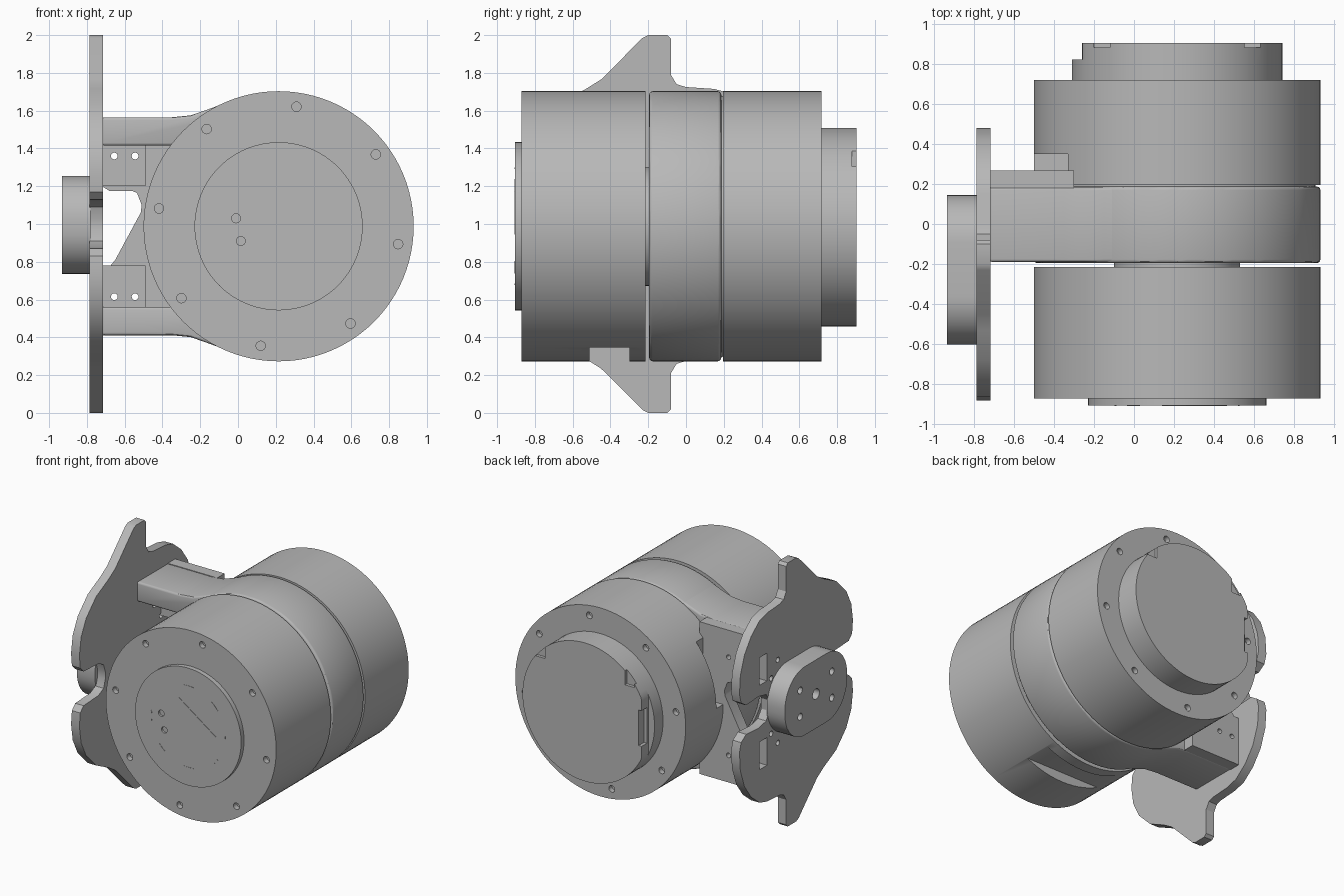
import bpy, bmesh, math
from math import cos, sin, pi, radians

cube = bpy.data.objects.get("Cube")
if cube:
    bpy.data.objects.remove(cube)

grey = bpy.data.materials.new("machined grey")
grey.use_nodes = True
GREY = (0.48, 0.48, 0.48, 1)
grey.diffuse_color = GREY
grey.node_tree.nodes["Principled BSDF"].inputs["Base Color"].default_value = GREY

CX, CZ, R = 0.215, 0.988, 0.715


def circle(u, v, r, n=96):
    return [(u + r * cos(2 * pi * i / n), v + r * sin(2 * pi * i / n)) for i in range(n)]


def rect(u0, u1, v0, v1):
    return [(u0, v0), (u1, v0), (u1, v1), (u0, v1)]


def add_prism(bm, pts, axis, a, b):
    """Extrude a 2D outline along x (outline in y,z) or y (outline in x,z)."""
    def place(p, d):
        return (d, p[0], p[1]) if axis == "x" else (p[0], d, p[1])
    lo = [bm.verts.new(place(p, a)) for p in pts]
    hi = [bm.verts.new(place(p, b)) for p in pts]
    bm.faces.new(lo)
    bm.faces.new(hi[::-1])
    for i in range(len(pts)):
        j = (i + 1) % len(pts)
        bm.faces.new((lo[i], hi[i], hi[j], lo[j]))


def make(name, prisms):
    bm = bmesh.new()
    for p in prisms:
        add_prism(bm, *p)
    bmesh.ops.recalc_face_normals(bm, faces=bm.faces)
    mesh = bpy.data.meshes.new(name)
    bm.to_mesh(mesh)
    bm.free()
    obj = bpy.data.objects.new(name, mesh)
    bpy.context.collection.objects.link(obj)
    return obj


def part(name, prisms, cuts=(), bevel=0):
    """Make a part, cut its holes, round its edges and shade it."""
    obj = make(name, prisms)
    cutter = None
    if cuts:
        cutter = make(name + " cutter", cuts)
        cutter.hide_render = True
        mod = obj.modifiers.new("cut", "BOOLEAN")
        mod.operation, mod.solver, mod.object = "DIFFERENCE", "EXACT", cutter
    if bevel:
        mod = obj.modifiers.new("round", "BEVEL")
        mod.width, mod.segments, mod.limit_method = bevel, 3, "ANGLE"
        mod.angle_limit = radians(40)
    bpy.context.view_layer.update()
    graph = bpy.context.evaluated_depsgraph_get()
    mesh = bpy.data.meshes.new_from_object(obj.evaluated_get(graph))
    obj.modifiers.clear()
    obj.data = mesh
    if cutter:
        bpy.data.objects.remove(cutter)
    mesh.materials.clear()
    mesh.materials.append(grey)
    for f in mesh.polygons:
        f.use_smooth = True
    mesh.set_sharp_from_angle(angle=radians(30))
    return obj


def bolt_holes(a, b):
    ring = [radians(81.5 + 45 * i) for i in range(8)]
    return [(circle(CX + 0.64 * cos(t), CZ + 0.64 * sin(t), 0.025, 16), "y", a, b) for t in ring]


def flip(pts, mid):
    return [(u, 2 * mid - v) for u, v in pts[::-1]]


# Front drum with bolt holes and a flat pocket underneath
part("front_drum", [(circle(CX, CZ, R), "y", -0.87, -0.215)],
     bolt_holes(-0.9, -0.83) + [(rect(-0.3, 0.75, 0.1, 0.345), "y", -0.51, -0.3)])
part("front_cap", [(circle(CX, CZ, 0.445), "y", -0.905, -0.85)],
     [(circle(u, v, 0.024, 16), "y", -0.92, -0.89) for u, v in ((-0.01, 1.03), (0.015, 0.91))])

# Fine markings on the front cap
part("cap_pointer", [([(0.14, 1.19), (0.46, 0.965), (0.44, 0.96)], "y", -0.908, -0.9)])
arcs = []
for k in range(8):
    span = [radians(45 * k + 4 * i - 8) for i in range(5)]
    arcs.append(([(CX + r * cos(t), CZ + r * sin(t)) for r, row in
                  ((0.312, span), (0.306, span[::-1])) for t in row], "y", -0.907, -0.9))
part("cap_arc_marks", arcs)

# Necks joining the drums to the ring
part("drum_necks", [(circle(CX, CZ, 0.315), "y", -0.23, -0.18),
                    (circle(CX, CZ, 0.69), "y", 0.17, 0.22)])

# Centre ring and its two arms
part("centre_ring", [(circle(CX, CZ, R), "y", -0.195, 0.187)], bevel=0.018)
arm = [(-0.72, 1.565), (-0.35, 1.565), (-0.25, 1.575), (-0.15, 1.61), (0, 1.665),
       (0.1, 1.6), (-0.1, 1.415), (-0.72, 1.415)]
part("upper_arm", [(arm, "y", -0.19, 0.183)], bevel=0.015)
part("lower_arm", [(flip(arm, CZ), "y", -0.19, 0.183)], bevel=0.015)

# Rear drum with bolt holes and a side pocket
part("rear_drum", [(circle(CX, CZ, R), "y", 0.195, 0.718)],
     bolt_holes(0.68, 0.75) + [(rect(-0.7, -0.33, 0.99, 1.8), "y", 0.19, 0.35)])

# Stepped rear cap: round base, flat-sided end
part("rear_cap", [(circle(CX, 0.983, 0.525), "y", 0.7, 0.82)])
part("rear_cap_end", [([(max(u, -0.26), v) for u, v in circle(CX, 0.983, 0.525)], "y", 0.81, 0.903)],
     [(rect(0.55, 0.63, 1.3, 1.5), "y", 0.88, 0.95), (rect(-0.2, -0.12, 1.28, 1.4), "y", 0.88, 0.95),
      (rect(-0.3, -0.235, 0.85, 1.12), "y", 0.84, 0.95)])

# Bracket web between plate and ring
web = [(-0.72, 1.565), (-0.3, 1.565), (-0.3, 0.41), (-0.72, 0.41), (-0.72, 0.78), (-0.675, 0.78),
       (-0.65, 0.81), (-0.515, 1.06), (-0.51, 1.1), (-0.535, 1.165), (-0.56, 1.175),
       (-0.68, 1.175), (-0.72, 1.2)]
part("bracket_web", [(web, "y", 0.18, 0.268)],
     [(circle(u, v, 0.018, 16), "y", 0.1, 0.4) for u in (-0.655, -0.545) for v in (0.615, 1.36)])
part("bracket_tabs", [(rect(-0.72, -0.49, v, v + 0.22), "y", 0.1, 0.19) for v in (0.56, 1.2)],
     [(circle(u, v, 0.018, 16), "y", 0, 0.4) for u in (-0.655, -0.545) for v in (0.615, 1.36)])

# Mounting plate: upper half outline, mirrored below
half = [(0.12, 1.04), (0.16, 1.1), (0.25, 1.12), (0.4, 1.11), (0.46, 1.15), (0.48, 1.22),
        (0.47, 1.36), (0.42, 1.5), (0.34, 1.61), (0.24, 1.69), (0.15, 1.715), (0, 1.725),
        (-0.05, 1.74), (-0.08, 1.79), (-0.08, 1.98), (-0.1, 2), (-0.2, 2), (-0.23, 1.985),
        (-0.45, 1.765), (-0.53, 1.715), (-0.68, 1.64), (-0.8, 1.52), (-0.86, 1.4), (-0.88, 1.27),
        (-0.87, 1.17), (-0.83, 1.13), (-0.65, 1.12), (-0.59, 1.09), (-0.57, 1.03)]
part("mounting_plate", [(half + flip(half, 1.0), "x", -0.785, -0.715)],
     [(rect(0.15, 0.24, v, v + 0.21), "x", -0.9, -0.6) for v in (0.56, 1.2)] +
     [(circle(u, v, 0.02, 16), "x", -0.9, -0.6) for u, v in
      ((0.02, 1.31), (0.1, 1.2), (0.1, 0.78), (0.02, 0.68))])

# Rounded hub on the outside of the plate
hub = [(cu + 0.24 * cos(t), cv + 0.24 * sin(t))
       for cu, cv, start in ((-0.095, 1.015, 0), (-0.36, 1.015, 90), (-0.36, 0.975, 180), (-0.095, 0.975, 270))
       for t in (radians(start + 9 * i) for i in range(11))]
part("hub", [(hub, "x", -0.932, -0.78)],
     [(circle(-0.228, 0.995, 0.04, 20), "x", -1, -0.88)] +
     [(circle(-0.228 + u, 0.995 + v, 0.026, 16), "x", -1, -0.88)
      for u in (-0.19, 0.19) for v in (-0.1, 0.1)])
